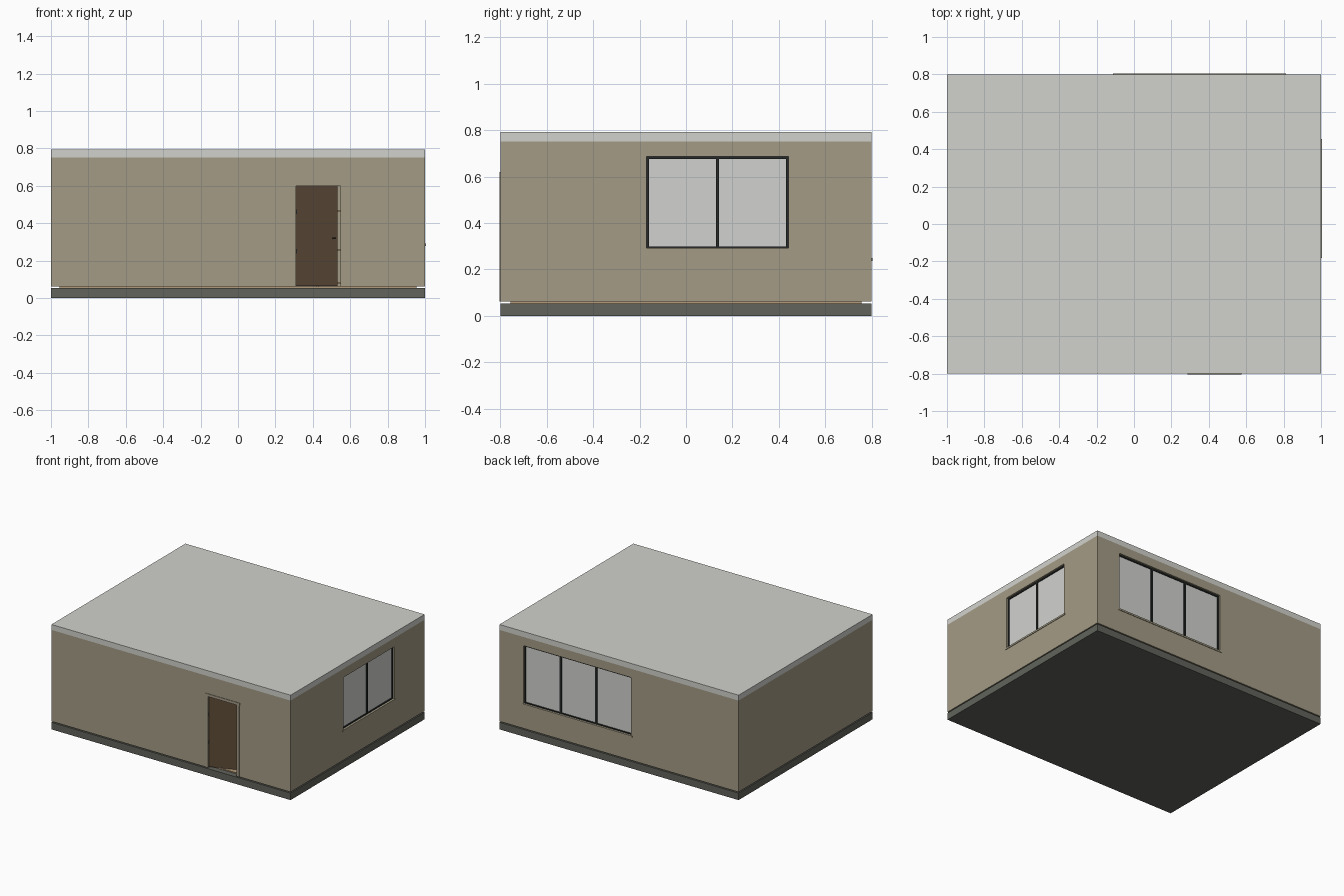
import bpy, math
from mathutils import Matrix, Vector

if "Cube" in bpy.data.objects:
    bpy.data.objects.remove(bpy.data.objects["Cube"])


def mat(name, r, g, b):
    m = bpy.data.materials.new(name)
    m.diffuse_color = (r, g, b, 1)
    m.use_nodes = True
    m.node_tree.nodes["Principled BSDF"].inputs["Base Color"].default_value = m.diffuse_color
    return m


WALL = mat("beige_wall", .37, .33, .235)
ROOF = mat("pale_grey_roof", .64, .645, .61)
BASE = mat("dark_grey_base", .12, .125, .105)
DOOR = mat("brown_door", .11, .068, .038)
FRAME = mat("charcoal_frame", .02, .023, .022)
GLASS = mat("pale_glass", .64, .65, .625)
FLOOR = mat("light_wood_floor", .45, .33, .2)


def box(name, x0, x1, y0, y1, z0, z1, m):
    xs, ys, zs = (x0, x1), (y0, y1), (z0, z1)
    v = [(x, y, z) for x in xs for y in ys for z in zs]
    f = [(0, 1, 3, 2), (4, 6, 7, 5), (0, 4, 5, 1), (2, 3, 7, 6), (0, 2, 6, 4), (1, 5, 7, 3)]
    me = bpy.data.meshes.new(name)
    me.from_pydata(v, [], f)
    me.materials.append(m)
    ob = bpy.data.objects.new(name, me)
    bpy.context.collection.objects.link(ob)
    return ob


Z0, Z1, T = .061, .752, .045   # wall bottom, wall top, wall thickness

# slab, floor and flat roof
box("base_slab", -1, 1, -.8, .8, 0, .053, BASE)
box("floor", -.955, .955, -.757, .757, .053, Z0, FLOOR)
box("roof", -1, 1, -.8, .8, Z1, .793, ROOF)

# front wall around the doorway, and the plain left wall
DX0, DX1, DZ = .305, .553, .605
box("front_wall_left", -1, DX0, -.8, -.8 + T, Z0, Z1, WALL)
box("front_wall_right", DX1, 1, -.8, -.8 + T, Z0, Z1, WALL)
box("front_wall_lintel", DX0, DX1, -.8, -.8 + T, DZ, Z1, WALL)
box("left_wall", -1, -1 + T, -.8 + T, .8 - T, Z0, Z1, WALL)

# door casing
box("door_casing_left", .288, .31, -.804, -.797, Z0, .60, WALL)
box("door_casing_right", .549, .572, -.804, -.797, Z0, .60, WALL)
box("door_casing_top", .285, .575, -.804, -.797, .60, .62, WALL)

# door leaf with hinges and handles, standing ajar
leaf = [box("door_leaf", 0, .238, 0, .015, .064, .60, DOOR)]
for i, z in enumerate((.25, .46)):
    leaf.append(box(f"door_hinge_{i}", -.004, .004, -.004, .004, z - .012, z + .012, FRAME))
for n, y0, y1 in (("outer", -.008, 0), ("inner", .015, .023)):
    leaf.append(box(f"door_handle_{n}", .208, .226, y0, y1, .316, .324, FRAME))
for ob in leaf:
    ob.data.transform(Matrix.Translation((.311, -.79, 0)) @ Matrix.Rotation(math.radians(21), 4, 'Z'))


def window_wall(name, half, w0, w1, z0, z1, panes, place):
    """Wall along local x, outer face at local y = 0, inside toward +y."""
    parts = []

    def b(n, *a):
        parts.append(box(f"{name}_{n}", *a))

    b("wall_start", -half, w0, 0, T, Z0, Z1, WALL)
    b("wall_end", w1, half, 0, T, Z0, Z1, WALL)
    b("wall_below", w0, w1, 0, T, Z0, z0, WALL)
    b("wall_above", w0, w1, 0, T, z1, Z1, WALL)
    b("window_sill", w0 - .012, w1 + .012, -.004, .012, z0 - .01, z0 + .003, WALL)
    # frame, mullions and glass
    fw, f0, f1 = .01, .013, .033
    b("frame_bottom", w0, w1, f0, f1, z0, z0 + fw, FRAME)
    b("frame_top", w0, w1, f0, f1, z1 - fw, z1, FRAME)
    for i in range(panes + 1):
        c = w0 + fw / 2 + (w1 - w0 - fw) * i / panes
        h = fw / 2 if i in (0, panes) else .007
        b(f"frame_upright_{i}", c - h, c + h, f0, f1, z0 + fw, z1 - fw, FRAME)
    b("glass", w0 + fw, w1 - fw, .02, .026, z0 + fw, z1 - fw, GLASS)
    for ob in parts:
        ob.data.transform(place)


# right wall: local x runs along +y
window_wall("right", .8 - T, -.17, .442, .288, .686, 2,
            Matrix.Translation((1, 0, 0)) @ Matrix.Rotation(math.pi / 2, 4, 'Z'))
# back wall: local x runs along -x
window_wall("back", 1, -.80, .10, .245, .686, 3,
            Matrix.Translation((0, .8, 0)) @ Matrix.Rotation(math.pi, 4, 'Z'))

# tall shelf unit glimpsed through the open door
box("shelf_back", .42, .78, .69, .70, Z0, .66, WALL)
for n, x in (("left", .42), ("right", .77)):
    box(f"shelf_side_{n}", x, x + .01, .58, .69, Z0, .66, WALL)
for i, z in enumerate((.075, .25, .46, .65)):
    box(f"shelf_board_{i}", .43, .77, .58, .69, z, z + .01, FLOOR)
